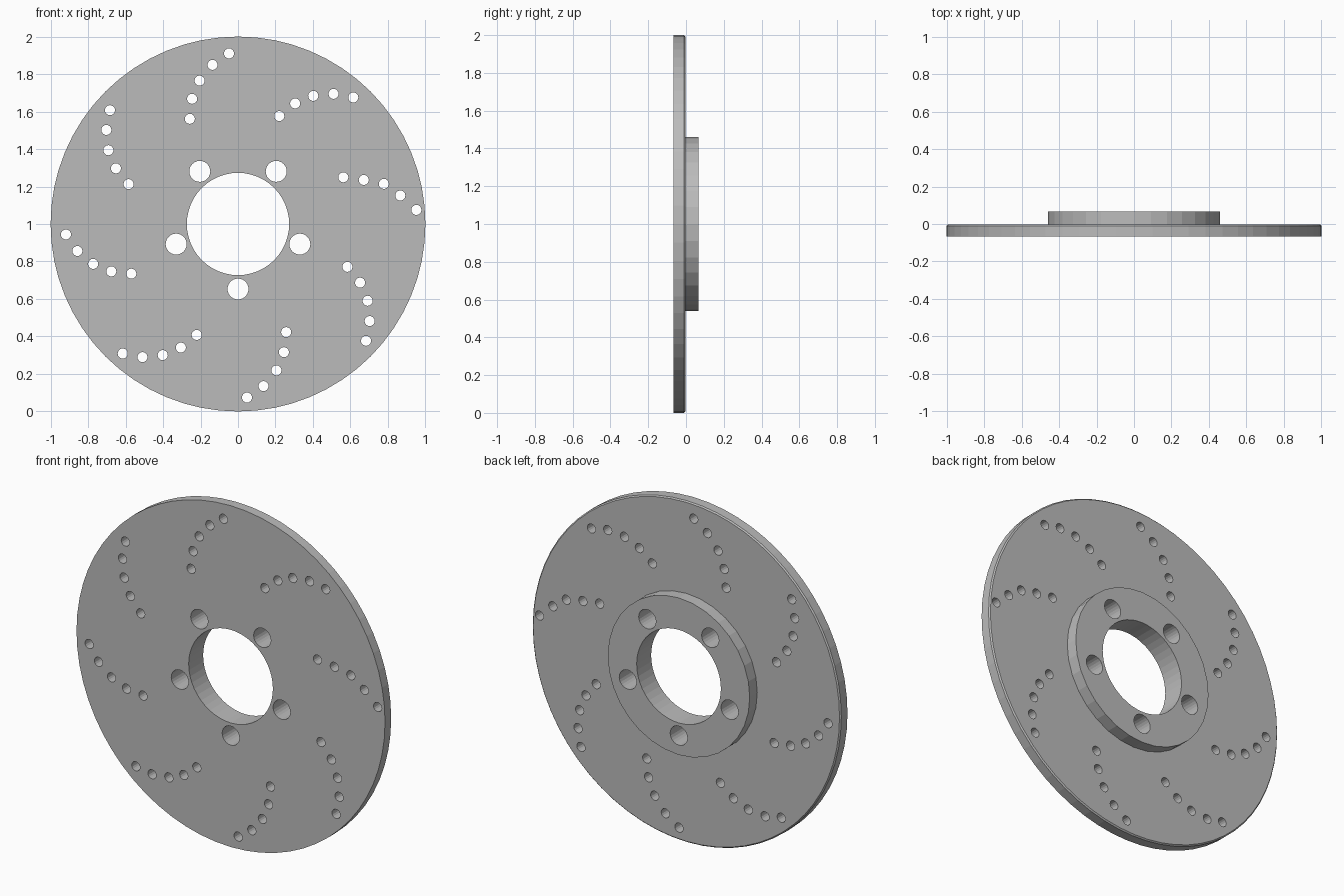
import bpy
import bmesh
from math import cos, sin, pi, radians
from mathutils import Matrix, Vector

if "Cube" in bpy.data.objects:
    bpy.data.objects.remove(bpy.data.objects["Cube"])

FRONT, SEAM, BACK = -0.067, -0.003, 0.067
CENTRE = 1.0

steel = bpy.data.materials.new("brushed_grey_steel")
steel.use_nodes = True
grey = (0.5, 0.5, 0.5, 1)
steel.diffuse_color = grey
steel.node_tree.nodes["Principled BSDF"].inputs["Base Color"].default_value = grey


def add_cylinder(bm, x, z, radius, y0, y1, sides):
    """Add a capped cylinder along y; x and z are relative to the axle."""
    place = Matrix.Translation((x, (y0 + y1) / 2, CENTRE + z)) @ Matrix.Rotation(pi / 2, 4, "X")
    bmesh.ops.create_cone(bm, cap_ends=True, segments=sides, radius1=radius,
                          radius2=radius, depth=y1 - y0, matrix=place)


def make_object(name, bm):
    bmesh.ops.recalc_face_normals(bm, faces=bm.faces)
    mesh = bpy.data.meshes.new(name)
    bm.to_mesh(mesh)
    bm.free()
    mesh.materials.append(steel)
    obj = bpy.data.objects.new(name, mesh)
    bpy.context.collection.objects.link(obj)
    return obj


def cut(obj, cutter):
    mod = obj.modifiers.new("holes", "BOOLEAN")
    mod.operation = "DIFFERENCE"
    mod.solver = "EXACT"
    mod.object = cutter
    bpy.context.view_layer.objects.active = obj
    bpy.ops.object.modifier_apply(modifier=mod.name)


# Friction disc with a fine chamfer on its back rim
bm = bmesh.new()
add_cylinder(bm, 0, 0, 1.0, FRONT, SEAM, 64)
rim = [e for e in bm.edges if all(v.co.y > SEAM - 0.001 for v in e.verts)]
bmesh.ops.bevel(bm, geom=rim, offset=0.007, segments=1, affect="EDGES")
disc = make_object("brake_disc", bm)

# Raised mounting hub on the back
bm = bmesh.new()
add_cylinder(bm, 0, 0, 0.46, SEAM, BACK, 32)
hub = make_object("mounting_hub", bm)

# Centre bore and five bolt holes, through both parts
bm = bmesh.new()
add_cylinder(bm, 0, 0, 0.273, -0.2, 0.2, 48)
for i in range(5):
    a = radians(-90 + 72 * i)
    add_cylinder(bm, 0.347 * cos(a), 0.347 * sin(a), 0.056, -0.2, 0.2, 24)
mount_cutter = make_object("mount_hole_cutter", bm)

# Eight curved rows of vent holes; the one to the right bends a little wider
row = [(-0.048, 0.918), (-0.136, 0.857), (-0.205, 0.773), (-0.245, 0.676), (-0.257, 0.569)]
wide_row = [(0.952, 0.075), (0.866, 0.152), (0.778, 0.214), (0.671, 0.235), (0.562, 0.249)]
vents = list(wide_row)
for i in range(8):
    if i != 6:
        turn = Matrix.Rotation(radians(45 * i), 2)
        vents += [turn @ Vector(p) - Vector((0, 0.008)) for p in row]
bm = bmesh.new()
for x, z in vents:
    add_cylinder(bm, x, z, 0.027, -0.2, 0.2, 16)
vent_cutter = make_object("vent_hole_cutter", bm)

cut(disc, mount_cutter)
cut(disc, vent_cutter)
cut(hub, mount_cutter)
for helper in (mount_cutter, vent_cutter):
    helper.hide_render = True
    bpy.data.objects.remove(helper)
